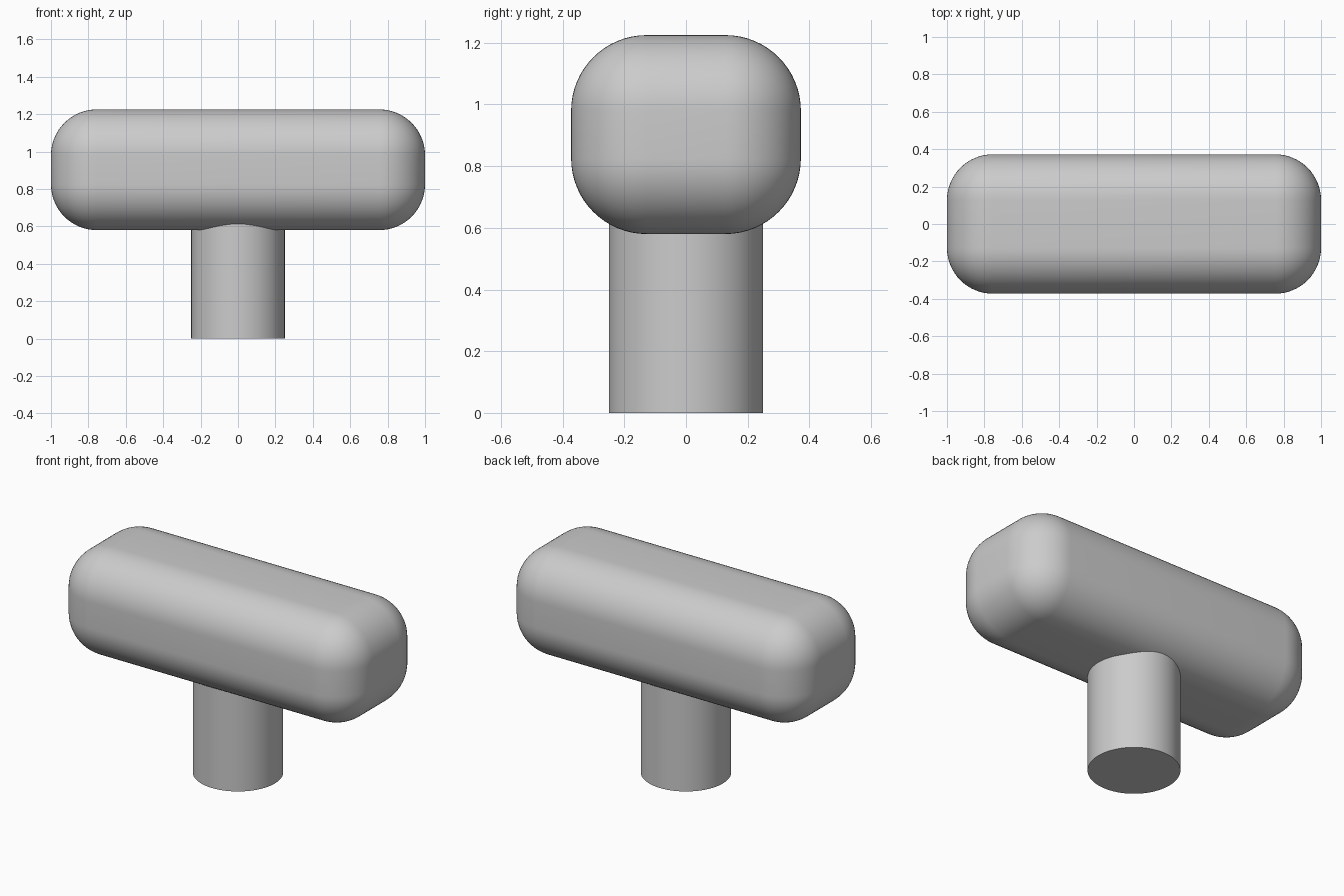
import bpy, math

if "Cube" in bpy.data.objects:
    bpy.data.objects.remove(bpy.data.objects["Cube"])

# Rounded crossbar head
bpy.ops.mesh.primitive_cube_add(size=1, location=(0, 0, 0.9025))
head = bpy.context.object
head.name = "handle_head"
head.scale = (2.0, 0.745, 0.645)
bpy.ops.object.transform_apply(location=False, rotation=False, scale=True)
bevel = head.modifiers.new("rounded_edges", 'BEVEL')
bevel.width = 0.245
bevel.segments = 16
bevel.limit_method = 'NONE'
bpy.ops.object.modifier_apply(modifier=bevel.name)
bpy.ops.object.shade_smooth_by_angle(angle=math.radians(35))

# Round stem, ending just inside the head
stem_height = 0.64
bpy.ops.mesh.primitive_cylinder_add(vertices=96, radius=0.25, depth=stem_height,
                                    location=(0, 0, stem_height / 2))
stem = bpy.context.object
stem.name = "handle_stem"
bpy.ops.object.shade_smooth_by_angle(angle=math.radians(35))
